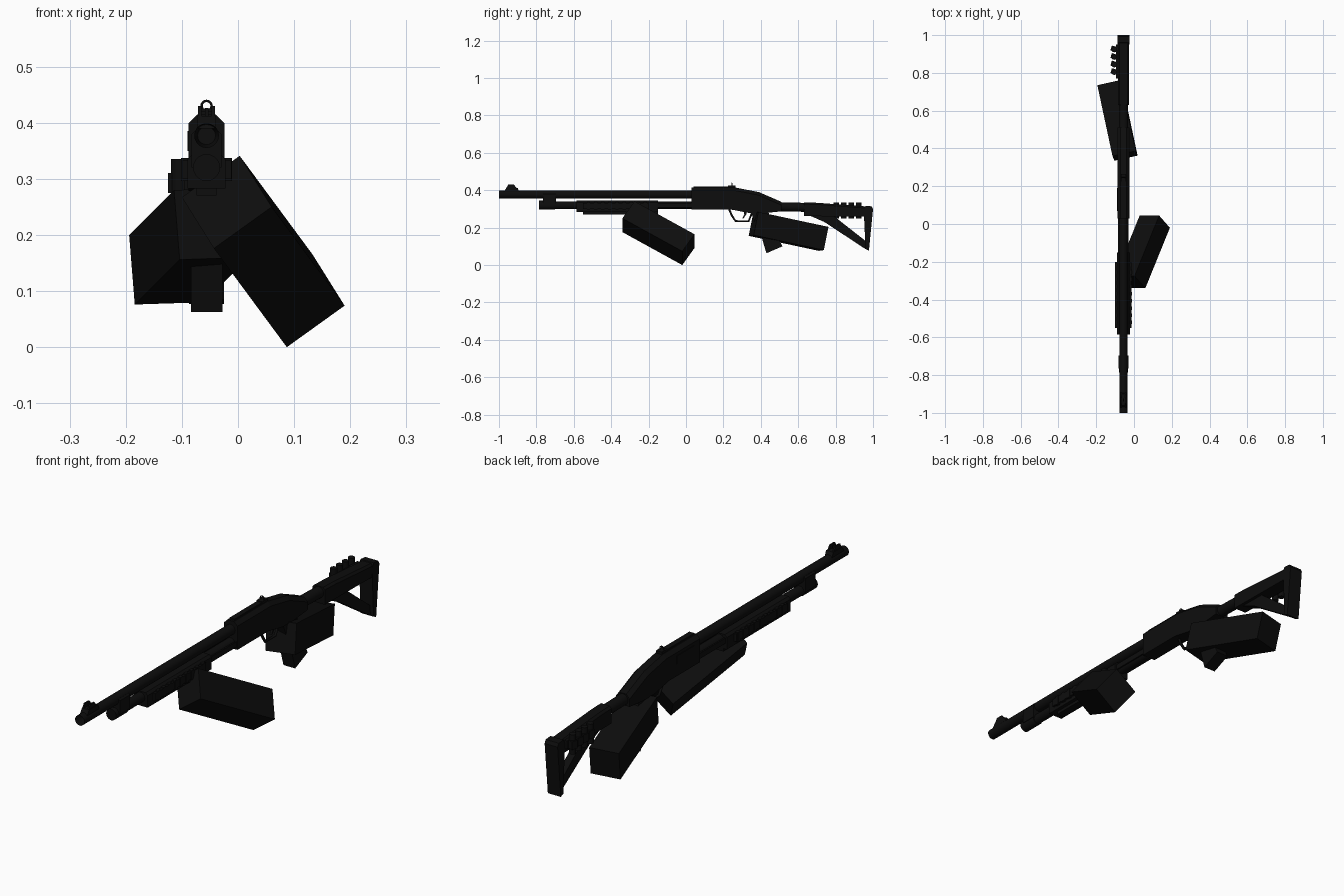
import bpy, bmesh, math
from mathutils import Vector, Matrix

cube = bpy.data.objects.get("Cube")
if cube:
    bpy.data.objects.remove(cube, do_unlink=True)

CX = -0.056  # centre plane of the long gun


def material(name, value):
    m = bpy.data.materials.new(name)
    m.use_nodes = True
    col = (value, value, value, 1)
    m.diffuse_color = col
    m.node_tree.nodes["Principled BSDF"].inputs["Base Color"].default_value = col
    return m


BLACK = material("matte black", 0.004)


def finish(name, bm, smooth=False):
    bmesh.ops.recalc_face_normals(bm, faces=bm.faces)
    me = bpy.data.meshes.new(name)
    bm.to_mesh(me)
    bm.free()
    me.materials.append(BLACK)
    ob = bpy.data.objects.new(name, me)
    bpy.context.collection.objects.link(ob)
    if smooth:
        bpy.ops.object.select_all(action='DESELECT')
        ob.select_set(True)
        bpy.context.view_layer.objects.active = ob
        bpy.ops.object.shade_smooth_by_angle(angle=math.radians(40))
    return ob


def plate(name, pts, half, x=CX, chamfer=0, above=9):
    """Side profile (y, z) extruded across x; long edges above a height are chamfered."""
    bm = bmesh.new()
    f = bm.faces.new([bm.verts.new((x - half, y, z)) for y, z in pts])
    r = bmesh.ops.extrude_face_region(bm, geom=[f])
    for v in r["geom"]:
        if isinstance(v, bmesh.types.BMVert):
            v.co.x += 2 * half
    if chamfer:
        edges = [e for e in bm.edges if abs(e.verts[0].co.x - e.verts[1].co.x) < 1e-5
                 and all(v.co.z > above for v in e.verts)]
        bmesh.ops.bevel(bm, geom=edges, offset=chamfer, segments=1, affect='EDGES')
    return finish(name, bm)


def block(name, y0, y1, z0, z1, half, x=CX, **kw):
    return plate(name, [(y0, z0), (y1, z0), (y1, z1), (y0, z1)], half, x, **kw)


def tube(name, a, b, r, r2=None, sides=20):
    """Round bar between two points."""
    a, b = Vector(a), Vector(b)
    bm = bmesh.new()
    rot = (b - a).to_track_quat('Z', 'Y').to_matrix().to_4x4()
    bmesh.ops.create_cone(bm, cap_ends=True, segments=sides, radius1=r,
                          radius2=r if r2 is None else r2, depth=(b - a).length,
                          matrix=Matrix.Translation((a + b) / 2) @ rot)
    return finish(name, bm, True)


def slanted_box(name, corner, *sides):
    """Box from one corner and three edge vectors."""
    bm = bmesh.new()
    bmesh.ops.create_cube(bm, size=1)
    s = [Vector(v) for v in sides]
    for v in bm.verts:
        v.co = Vector(corner) + sum((e * (c + 0.5) for e, c in zip(s, v.co)), Vector())
    return finish(name, bm)


def wire(name, pts, r, cyclic=False):
    """Bent rod following points."""
    cu = bpy.data.curves.new(name, 'CURVE')
    cu.dimensions = '3D'
    cu.bevel_depth = r
    cu.bevel_resolution = 1
    cu.use_fill_caps = True
    sp = cu.splines.new('POLY')
    sp.points.add(len(pts) - 1)
    for p, co in zip(sp.points, pts):
        p.co = (*co, 1)
    sp.use_cyclic_u = cyclic
    cu.materials.append(BLACK)
    ob = bpy.data.objects.new(name, cu)
    bpy.context.collection.objects.link(ob)


# Barrel with an open muzzle
barrel = tube("barrel", (CX, -1, 0.377), (CX, 0.06, 0.377), 0.022)
bm = bmesh.new()
bm.from_mesh(barrel.data)
muzzle = min(bm.faces, key=lambda f: f.calc_center_median().y)
bmesh.ops.inset_individual(bm, faces=[muzzle], thickness=0.006)
bmesh.ops.translate(bm, verts=muzzle.verts, vec=(0, 0.08, 0))
bm.to_mesh(barrel.data)
bm.free()

# Front sight with side wings
plate("front_sight_base", [(-0.975, 0.39), (-0.89, 0.39), (-0.9, 0.412), (-0.96, 0.412)], 0.017)
for side in (-1, 1):
    plate("front_sight_wing", [(-0.965, 0.405), (-0.9, 0.405), (-0.92, 0.43), (-0.95, 0.43)],
          0.003, CX + side * 0.012)
block("front_sight_post", -0.94, -0.925, 0.4, 0.426, 0.003)

# Magazine tube, cap and clamp
tube("magazine_tube", (CX, -0.74, 0.32), (CX, 0.05, 0.32), 0.021)
tube("magazine_cap", (CX, -0.785, 0.32), (CX, -0.7, 0.32), 0.024)
block("barrel_clamp", -0.765, -0.695, 0.32, 0.385, 0.027, chamfer=0.006, above=0.38)

# Pump handle with grip ribs and lower rail
block("pump_handle", -0.585, -0.15, 0.283, 0.345, 0.034, chamfer=0.01, above=0.34)
block("pump_lower_rail", -0.55, -0.15, 0.27, 0.29, 0.018)
for side in (-1, 1):
    block("pump_side_rail", -0.55, -0.2, 0.3, 0.333, 0.006, CX + side * 0.038)
    block("action_bar", -0.16, 0.05, 0.308, 0.332, 0.003, CX + side * 0.025)
for i in range(9):
    block("pump_rib", -0.53 + i * 0.038, -0.512 + i * 0.038, 0.296, 0.337, 0.0455)

# Receiver sloping down into the stock
plate("receiver", [(0.03, 0.297), (0.03, 0.415), (0.26, 0.415), (0.39, 0.39), (0.51, 0.338),
                   (0.51, 0.287), (0.42, 0.278), (0.34, 0.278), (0.24, 0.297)],
      0.032, chamfer=0.016, above=0.33)
block("ejection_port", 0.07, 0.19, 0.35, 0.385, 0.002, CX - 0.032)
block("sight_rail", 0.04, 0.25, 0.41, 0.421, 0.012)

# Ring rear sight
block("rear_sight_base", 0.225, 0.265, 0.41, 0.425, 0.014)
wire("rear_sight_ring", [(CX + 0.009 * math.cos(t * math.pi / 8), 0.245,
                          0.43 + 0.009 * math.sin(t * math.pi / 8)) for t in range(16)],
     0.0025, True)

# Trigger and guard
wire("trigger_guard", [(CX, 0.23, 0.3), (CX, 0.245, 0.265), (CX, 0.265, 0.235),
                       (CX, 0.335, 0.235), (CX, 0.355, 0.285)], 0.006)
plate("trigger", [(0.305, 0.295), (0.325, 0.295), (0.322, 0.27), (0.308, 0.25),
                  (0.302, 0.25), (0.312, 0.272)], 0.005)

# Pistol grip
plate("pistol_grip", [(0.345, 0.285), (0.44, 0.285), (0.475, 0.18), (0.515, 0.1),
                      (0.43, 0.063), (0.405, 0.147)], 0.028)

# Skeleton stock
tube("stock_tube", (CX, 0.49, 0.312), (CX, 0.7, 0.307), 0.024)
plate("stock_top_bar", [(0.63, 0.262), (0.63, 0.335), (0.7, 0.333), (0.98, 0.312), (0.98, 0.258)],
      0.03, chamfer=0.009, above=0.3)
plate("stock_strut", [(0.66, 0.265), (0.79, 0.262), (0.965, 0.125), (0.965, 0.082), (0.74, 0.23)],
      0.016)
plate("butt_pad", [(0.95, 0.3), (0.96, 0.085), (0.978, 0.077), (1, 0.3), (0.992, 0.314),
                   (0.96, 0.317)], 0.031)

# Spare shells in a carrier on the stock
block("shell_carrier", 0.77, 0.95, 0.275, 0.31, 0.006, CX - 0.034)
for i in range(4):
    y = 0.795 + i * 0.04
    slanted_box("shell_loop", (-0.125, y + 0.004, 0.275), (0.045, -0.014, 0), (0.008, 0.026, 0),
                (0, 0, 0.035))
    tube("spare_shell", (-0.105, y + 0.008, 0.25), (-0.105, y + 0.008, 0.335), 0.014, sides=12)

# Two forearm-sized boxes
slanted_box("front_arm", (0.06, -0.34, 0.25), (0.13, 0.32, -0.176), (-0.103, 0, -0.074),
            (-0.057, 0.065, 0.091))
slanted_box("rear_arm", (-0.114, 0.36, 0.28), (-0.08, 0.375, -0.08), (0.01, -0.025, -0.124),
            (0.123, 0.027, 0.004))
